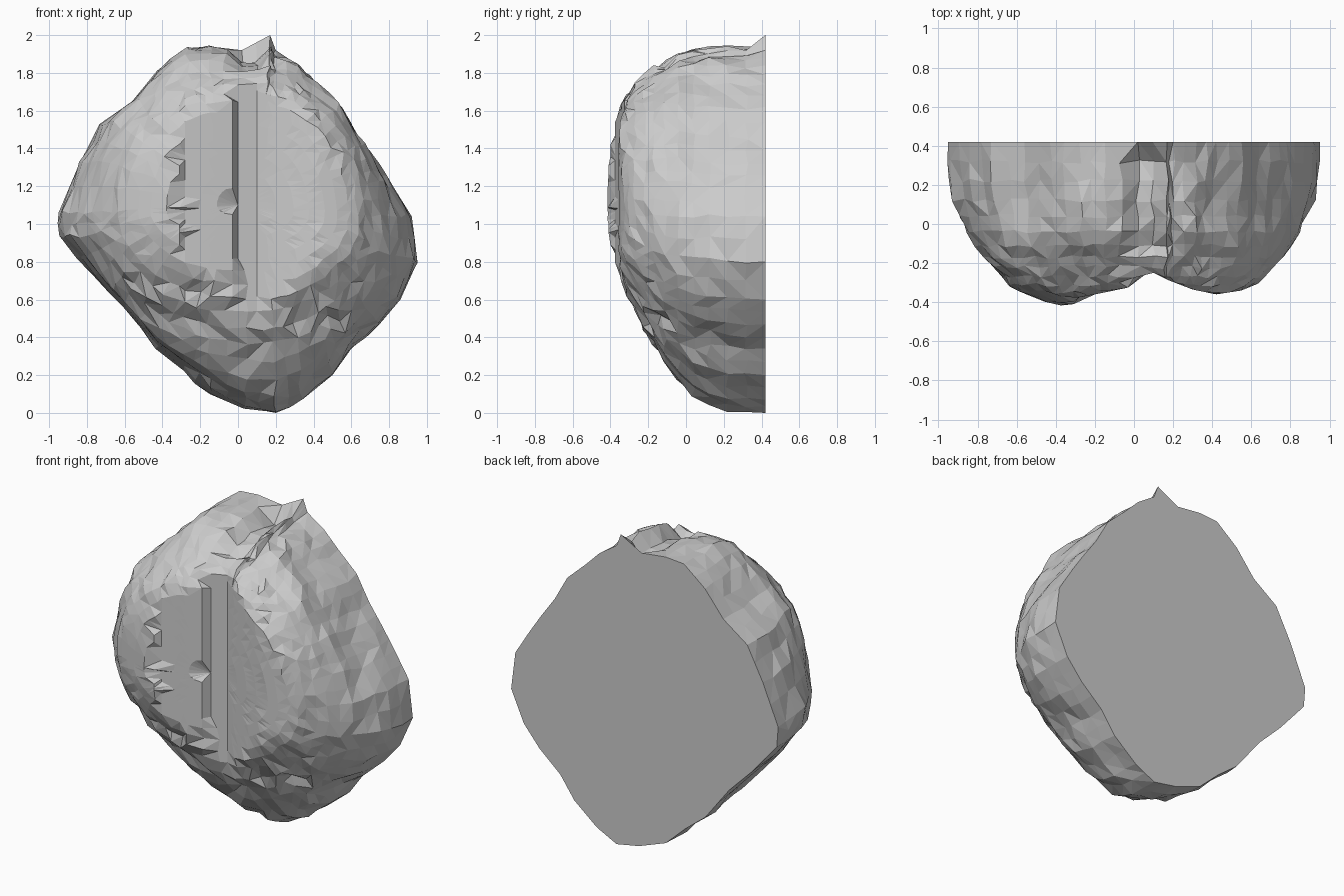
import bpy, bmesh, math, random

if "Cube" in bpy.data.objects:
    bpy.data.objects.remove(bpy.data.objects["Cube"])
random.seed(4)
CZ = 1.1

# silhouette of the flat back (x, z), clockwise from the spike
OUT = [(.17, 2.0), (.2, 1.92), (.32, 1.84), (.42, 1.74), (.55, 1.62), (.64, 1.46), (.74, 1.32),
       (.82, 1.2), (.92, 1.04), (.95, .8), (.86, .6), (.75, .47), (.6, .34), (.5, .2), (.34, .07),
       (.2, 0), (.04, .03), (-.15, .1), (-.29, .23), (-.43, .34), (-.6, .56), (-.76, .72),
       (-.94, .93), (-.95, 1.06), (-.84, 1.32), (-.73, 1.53), (-.56, 1.65), (-.43, 1.81),
       (-.28, 1.93), (-.15, 1.94), (.02, 1.92)]
# depth rings: y, width scale, scale above centre, scale below centre
RINGS = [(.42, 1, 1, 1), (.32, 1, .99, 1), (.22, .99, 1, .99), (.12, .97, 1, .96), (.04, .94, .99, .92),
         (-.04, .905, .97, .85), (-.11, .86, .92, .76), (-.17, .82, .85, .67), (-.22, .78, .80, .60),
         (-.27, .73, .76, .52), (-.31, .69, .71, .45), (-.345, .64, .66, .38), (-.375, .57, .59, .32),
         (-.40, .50, .51, .26), (-.415, .41, .42, .21), (-.42, .32, .33, .16), (-.42, .22, .22, .10),
         (-.42, .12, .12, .05)]
# front face depth across x: two lobes with a stepped cleft between
FRONT = [(-1, -.28), (-.67, -.31), (-.55, -.36), (-.4, -.42), (-.31, -.41), (-.28, -.375), (-.15, -.35),
         (-.03, -.325), (0, -.275), (.1, -.25), (.17, -.285), (.3, -.335), (.42, -.36), (.55, -.34),
         (.67, -.29), (1, -.25)]
CREASES = (-.31, -.28, -.03, 0, .1)


def lerp(table, x):
    for (a, p), (b, q) in zip(table, table[1:]):
        if a <= x <= b:
            return p + (q - p) * (x - a) / (b - a)
    return table[-1][1]


def shape(x, y, z):
    """Carve the lobes, the top cleft and the lower ledges."""
    if y < -.25:
        # pull front points onto the straight vertical creases
        near = min(CREASES, key=lambda c: abs(c - x))
        if abs(near - x) < .035:
            x = near
    y = max(y, lerp(FRONT, max(-1, min(1, x))))
    if y < -.1 and .46 < z < .53:
        y += .03
    if y < -.2 and .64 < z < .7 and x < 0:
        y += .025
    if z > 1.7 and -.15 < y < .35:
        z -= .11 * math.exp(-((x - .09) / .1) ** 2)
    return x, y, z


# subdivide the silhouette with slight waviness
pts = []
for (x, z), (x2, z2) in zip(OUT, OUT[1:] + OUT[:1]):
    pts += [(x, z), ((x + x2) / 2, (z + z2) / 2)]
n = len(pts)

bm = bmesh.new()
rings = []
for i, (y, sx, st, sb) in enumerate(RINGS):
    blend = .75 * max(0, min(1, (.1 - y) / .35))
    ring = []
    for x, z in pts:
        dz = z - CZ
        h = .84 if dz > 0 else 1.1
        a = math.atan2(dz / h, x / .95)
        c, s = math.cos(a), math.sin(a)
        tx = .92 * math.copysign(abs(c) ** .8, c)
        tz = h * math.copysign(abs(s) ** .8, s)
        px = (x + (tx - x) * blend) * sx
        pz = CZ + (dz + (tz - dz) * blend) * (st if dz > 0 else sb)
        py = y
        if i:
            j = .011 if i < 12 else .002
            px = max(-.955, min(.95, px + random.uniform(-j, j)))
            pz = max(.005, pz + random.uniform(-j, j))
            px, py, pz = shape(px, y + random.uniform(-j, j), pz)
            py = max(-.42, py)
            pz = min(pz, 1.945)  # the spike stays on the flat back only
        ring.append(bm.verts.new((px, py, pz)))
    rings.append(ring)

# faceted skin, flat back and front centre
for r1, r2 in zip(rings, rings[1:]):
    for k in range(n):
        m = (k + 1) % n
        a, b, c, d = r1[k], r1[m], r2[m], r2[k]
        if random.random() < .5:
            bm.faces.new((a, b, c))
            bm.faces.new((a, c, d))
        else:
            bm.faces.new((a, b, d))
            bm.faces.new((b, c, d))
bm.faces.new(rings[0])
tip = bm.verts.new(shape(0, -.42, CZ))
for k in range(n):
    bm.faces.new((rings[-1][k], rings[-1][(k + 1) % n], tip))
bmesh.ops.remove_doubles(bm, verts=bm.verts[:], dist=.004)
bmesh.ops.recalc_face_normals(bm, faces=bm.faces[:])

me = bpy.data.meshes.new("half_lump")
bm.to_mesh(me)
bm.free()
bpy.context.collection.objects.link(bpy.data.objects.new("half_lump", me))
